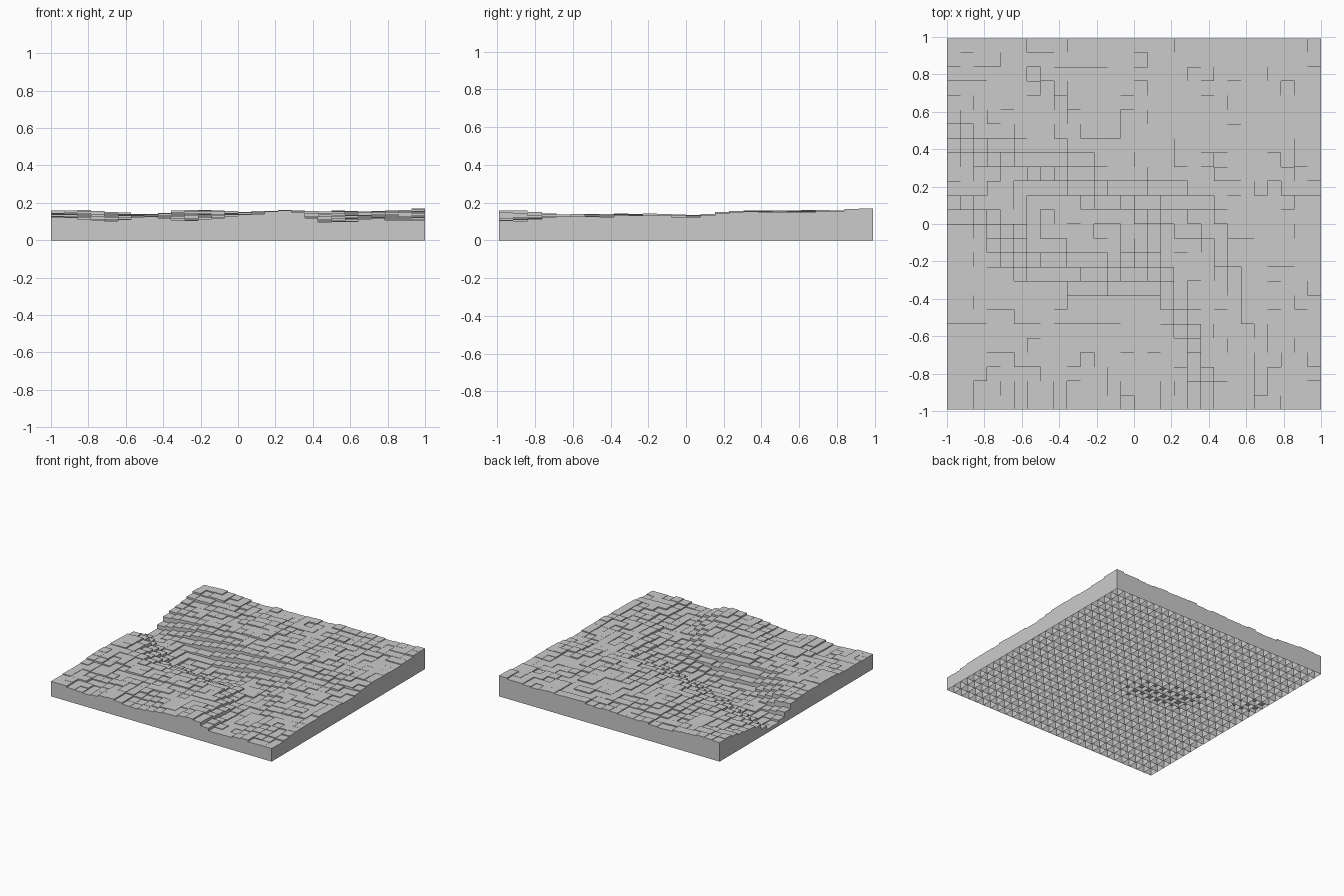
import bpy, bmesh, math, random
from mathutils import Vector

if "Cube" in bpy.data.objects:
    bpy.data.objects.remove(bpy.data.objects["Cube"])

random.seed(4)
NX, NY = 28, 26            # terrain columns
W, D = 2.0, 1.985          # slab footprint

# Coarse relief, front row first, left to right (hundredths of a unit)
RELIEF = [
    [12.5, 10.5, 12.5, 10.2, 13.5, 15.5, 12.0, 11.5, 10.5],
    [13.0, 12.0, 12.5, 13.0, 13.0, 14.0, 12.5, 11.5, 12.5],
    [14.0, 13.5, 13.0, 15.0, 14.0, 14.0, 13.0, 12.0, 13.0],
    [14.0, 13.0, 12.5, 12.5, 12.5, 13.0, 13.0, 13.0, 12.5],
    [10.0, 12.0, 13.0, 14.0, 14.5, 15.5, 15.0, 15.0, 15.5],
    [12.0, 13.0, 13.5, 16.0, 15.0, 15.5, 15.0, 14.5, 15.0],
    [16.0, 15.5, 13.5, 14.5, 14.5, 15.5, 15.5, 15.5, 16.5],
]

# Valley course: x, y, floor height, half width
VALLEY = [
    (-1.0, 0.30, 0.02, 0.15),
    (-0.72, 0.18, 0.06, 0.20),
    (-0.45, 0.02, 0.03, 0.26),
    (-0.10, -0.08, 0.03, 0.23),
    (0.25, -0.12, 0.085, 0.22),
    (0.48, -0.60, 0.09, 0.18),
    (0.56, -1.0, 0.10, 0.12),
]


def smooth(t):
    return t * t * (3 - 2 * t)


def relief(i, j):
    """Blend the coarse relief."""
    u = i / (NX - 1) * (len(RELIEF[0]) - 1)
    v = j / (NY - 1) * (len(RELIEF) - 1)
    a = min(int(u), len(RELIEF[0]) - 2)
    b = min(int(v), len(RELIEF) - 2)
    s, t = smooth(u - a), smooth(v - b)
    low = RELIEF[b][a] * (1 - s) + RELIEF[b][a + 1] * s
    high = RELIEF[b + 1][a] * (1 - s) + RELIEF[b + 1][a + 1] * s
    return (low * (1 - t) + high * t) / 100


def carve(x, y, z):
    """Lower the ground towards the valley floor."""
    p, best = Vector((x, y)), (9.0, 0.0, 1.0)
    for p0, p1 in zip(VALLEY, VALLEY[1:]):
        a, b = Vector(p0[:2]), Vector(p1[:2])
        t = max(0, min(1, (p - a).dot(b - a) / (b - a).length_squared))
        dist = (p - a.lerp(b, t)).length
        if dist < best[0]:
            best = (dist, p0[2] + (p1[2] - p0[2]) * t,
                    p0[3] + (p1[3] - p0[3]) * t)
    dist, floor, width = best
    return z + min(0, floor - z) * math.exp(-(dist / width) ** 3)


bm = bmesh.new()


def column(x0, x1, y0, y1, z):
    """One open-bottomed column: top face and four walls."""
    ring = [(x0, y0), (x1, y0), (x1, y1), (x0, y1)]
    foot = [bm.verts.new((x, y, 0)) for x, y in ring]
    head = [bm.verts.new((x, y, z)) for x, y in ring]
    bm.faces.new(head)
    for k in range(4):
        n = (k + 1) % 4
        bm.faces.new((foot[k], foot[n], head[n], head[k]))


# Grid of columns
dx, dy = W / NX, D / NY
for i in range(NX):
    for j in range(NY):
        x, y = -W / 2 + dx * i, -D / 2 + dy * j
        z = carve(x + dx / 2, y + dy / 2, relief(i, j))
        z = max(0.004, z + random.uniform(-0.006, 0.006))
        column(x, x + dx, y, y + dy, z)

mesh = bpy.data.meshes.new("terrain_columns")
bm.to_mesh(mesh)
bm.free()
terrain = bpy.data.objects.new("terrain_columns", mesh)
bpy.context.collection.objects.link(terrain)
